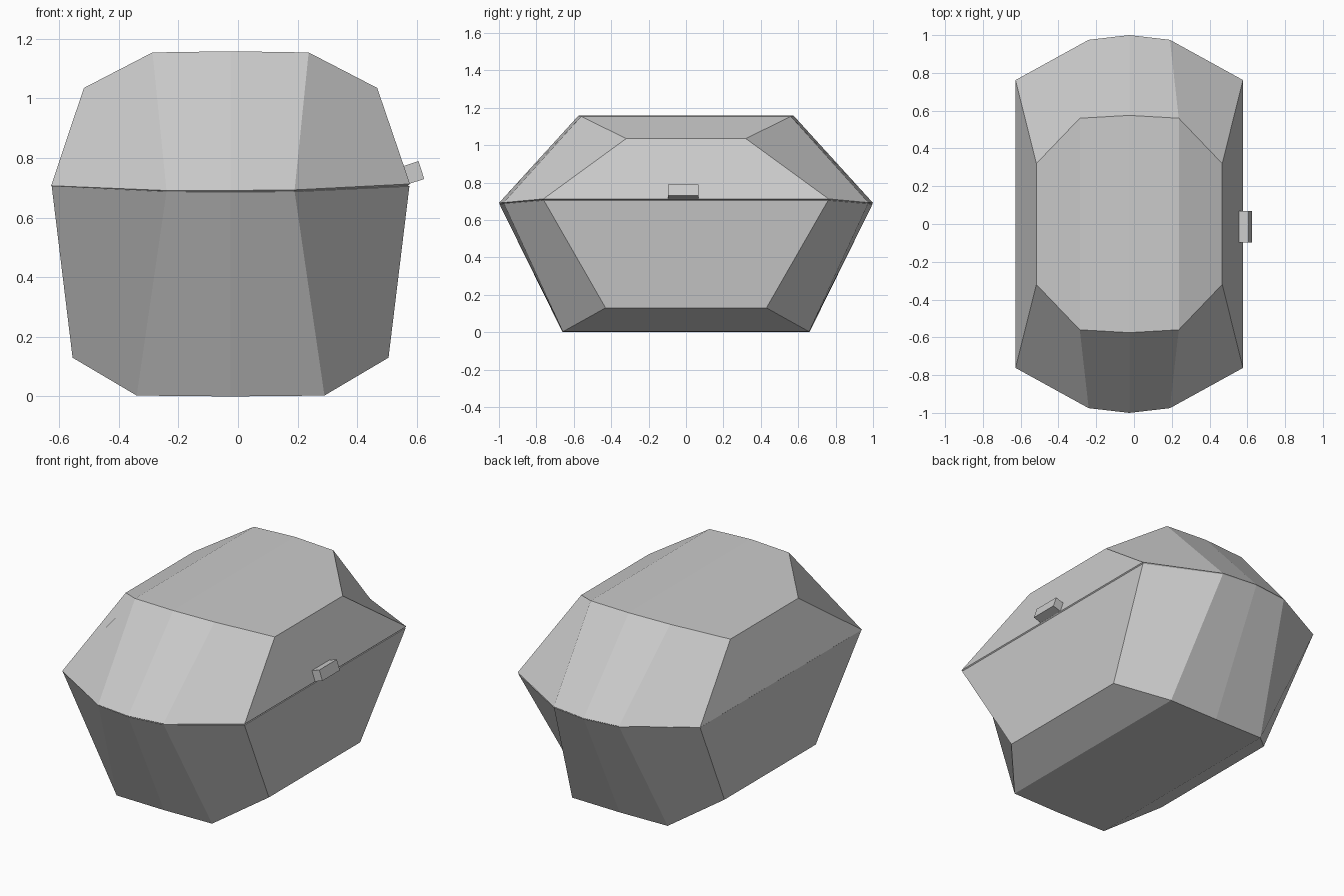
import bpy, bmesh

if "Cube" in bpy.data.objects:
    bpy.data.objects.remove(bpy.data.objects["Cube"])

CX = -0.025  # the shell is offset slightly so that shell plus clasp is centred


def shell(name, rim, cap):
    """Faceted half shell. rim and cap hold (half x, half y, z) from side to middle."""
    bm = bmesh.new()

    def ring(points, tilt=0.0):
        full = [(-x, y, z) for x, y, z in points] + [p for p in points[-2::-1]]
        return [[bm.verts.new((CX + x, s * y, z + tilt * (x + 0.6))) for x, y, z in full]
                for s in (-1, 1)]

    r = ring(rim, 0.005 if name == "lid" else 0.0)
    c = ring(cap)
    # strips across the cap, and both ends
    for i in range(4):
        bm.faces.new((c[0][i], c[0][i + 1], c[1][i + 1], c[1][i]))
        for s in (0, 1):
            bm.faces.new((r[s][i], r[s][i + 1], c[s][i + 1], c[s][i]))
    # long sides
    for i in (0, 4):
        bm.faces.new((r[0][i], r[1][i], c[1][i], c[0][i]))
    # temporary closing face gives reliable outward normals
    close = bm.faces.new(r[0] + r[1][::-1])
    bmesh.ops.recalc_face_normals(bm, faces=bm.faces[:])
    bmesh.ops.delete(bm, geom=[close], context='FACES_ONLY')
    me = bpy.data.meshes.new(name)
    bm.to_mesh(me)
    bm.free()
    ob = bpy.data.objects.new(name, me)
    bpy.context.collection.objects.link(ob)
    # thin wall, growing inward
    mod = ob.modifiers.new("wall", 'SOLIDIFY')
    mod.thickness = 0.012
    mod.offset = -1
    return ob


# lower tub
shell("base",
      [(0.60, 0.76, 0.705), (0.215, 0.973, 0.687), (0, 0.998, 0.686)],
      [(0.53, 0.43, 0.13), (0.315, 0.658, 0.003), (0, 0.66, 0.0)])

# hinged lid
shell("lid",
      [(0.602, 0.762, 0.707), (0.215, 0.975, 0.689), (0, 1.0, 0.688)],
      [(0.492, 0.32, 1.035), (0.262, 0.56, 1.154), (0, 0.575, 1.158)])

# clasp on the lid's right side, tilted to follow the slope
bpy.ops.mesh.primitive_cube_add(size=1, location=(0.589, -0.015, 0.751),
                                rotation=(0, -0.32, 0))
clasp = bpy.context.object
clasp.name = "clasp"
clasp.scale = (0.055, 0.165, 0.063)
